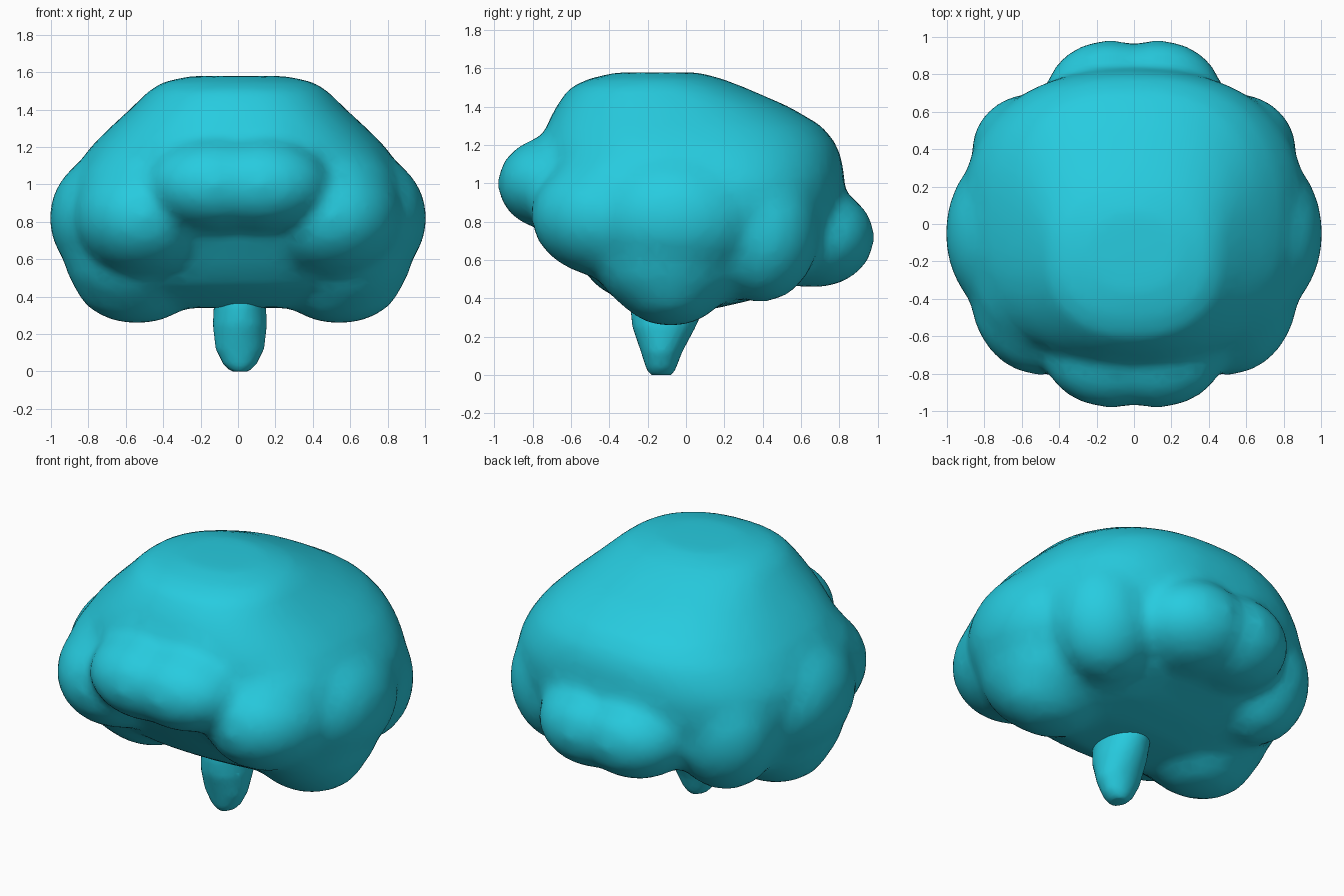
import bpy, bmesh, math

if "Cube" in bpy.data.objects:
    bpy.data.objects.remove(bpy.data.objects["Cube"])

teal = bpy.data.materials.new("teal")
teal.diffuse_color = (0.02, 0.6, 0.74, 1)
teal.use_nodes = True
teal.node_tree.nodes["Principled BSDF"].inputs["Base Color"].default_value = teal.diffuse_color
SEG = 40


def loft(bm, rings):
    """Bridge a list of point rings and cap both ends."""
    loops = [[bm.verts.new(p) for p in ring] for ring in rings]
    for a, b in zip(loops, loops[1:]):
        for i in range(len(a)):
            j = (i + 1) % len(a)
            bm.faces.new((a[i], a[j], b[j], b[i]))
    bm.faces.new(loops[0][::-1])
    bm.faces.new(loops[-1])


def ring(z, hw, front, back, power, cx=0.0):
    """Horizontal superellipse with separate front and back reach."""
    mid, half = (front + back) / 2, (back - front) / 2
    pts = []
    for i in range(SEG):
        a = 2 * math.pi * i / SEG
        c, s = math.cos(a), math.sin(a)
        pts.append((cx + hw * math.copysign(abs(c) ** (2 / power), c),
                    mid + half * math.copysign(abs(s) ** (2 / power), s), z))
    return pts


def lobe(bm, centre, radii):
    """Mirrored pair of ellipsoids."""
    for side in (-1, 1):
        res = bmesh.ops.create_uvsphere(bm, u_segments=32, v_segments=20, radius=1)
        for v in res["verts"]:
            v.co = (side * centre[0] + v.co.x * radii[0],
                    centre[1] + v.co.y * radii[1], centre[2] + v.co.z * radii[2])


def finish(name, bm, voxel, smooth, ratio):
    """Fuse the volumes into one skin, relax it and shade it smooth."""
    bmesh.ops.recalc_face_normals(bm, faces=bm.faces)
    me = bpy.data.meshes.new(name)
    bm.to_mesh(me)
    bm.free()
    ob = bpy.data.objects.new(name, me)
    bpy.context.collection.objects.link(ob)
    me.materials.append(teal)
    rm = ob.modifiers.new("fuse", "REMESH")
    rm.mode, rm.voxel_size, rm.use_smooth_shade = "VOXEL", voxel, True
    sm = ob.modifiers.new("relax", "SMOOTH")
    sm.factor, sm.iterations = 0.5, smooth
    de = ob.modifiers.new("simplify", "DECIMATE")
    de.ratio = ratio
    for p in me.polygons:
        p.use_smooth = True


# Brain: domed core, height / half width / front / back / squareness
bm = bmesh.new()
core = [(0.34, 0.52, -0.24, 0.12, 2.2), (0.39, 0.66, -0.34, 0.34, 2.3),
        (0.46, 0.76, -0.46, 0.54, 2.4), (0.56, 0.83, -0.55, 0.68, 2.4),
        (0.70, 0.88, -0.65, 0.77, 2.4), (0.86, 0.92, -0.73, 0.82, 2.4),
        (1.00, 0.91, -0.75, 0.83, 2.4), (1.10, 0.86, -0.76, 0.82, 2.4),
        (1.20, 0.79, -0.76, 0.79, 2.4), (1.30, 0.69, -0.73, 0.71, 2.4),
        (1.40, 0.58, -0.68, 0.54, 2.4), (1.50, 0.48, -0.61, 0.31, 2.3),
        (1.55, 0.40, -0.50, 0.18, 2.2), (1.58, 0.25, -0.36, 0.06, 2.0)]
loft(bm, [ring(*c) for c in core])
lobe(bm, (0.12, -0.68, 1.00), (0.37, 0.305, 0.25))   # frontal bulge
lobe(bm, (0.13, 0.67, 0.72), (0.35, 0.315, 0.265))   # rear bulge
lobe(bm, (0.50, -0.36, 0.83), (0.38, 0.45, 0.33))    # temples
lobe(bm, (0.44, -0.24, 0.92), (0.44, 0.50, 0.36))    # temple tops
lobe(bm, (0.62, -0.05, 0.82), (0.39, 0.48, 0.37))    # side lobes
lobe(bm, (0.56, -0.08, 0.66), (0.38, 0.42, 0.37))    # side wall
lobe(bm, (0.54, -0.08, 0.50), (0.34, 0.30, 0.245))   # lower lobes
lobe(bm, (0.54, 0.39, 0.76), (0.33, 0.31, 0.38))     # back side lobes
finish("brain", bm, 0.035, 12, 0.5)

# Stem: tapered stalk below
bm = bmesh.new()
stalk = [(0.0, 0.05, -0.19, -0.07), (0.04, 0.09, -0.21, -0.05), (0.12, 0.13, -0.235, -0.02),
         (0.25, 0.145, -0.28, 0.05), (0.34, 0.14, -0.29, 0.09), (0.50, 0.13, -0.28, 0.10)]
loft(bm, [ring(z, hw, f, b, 2.0, 0.01) for z, hw, f, b in stalk])
finish("stem", bm, 0.02, 1, 0.5)
